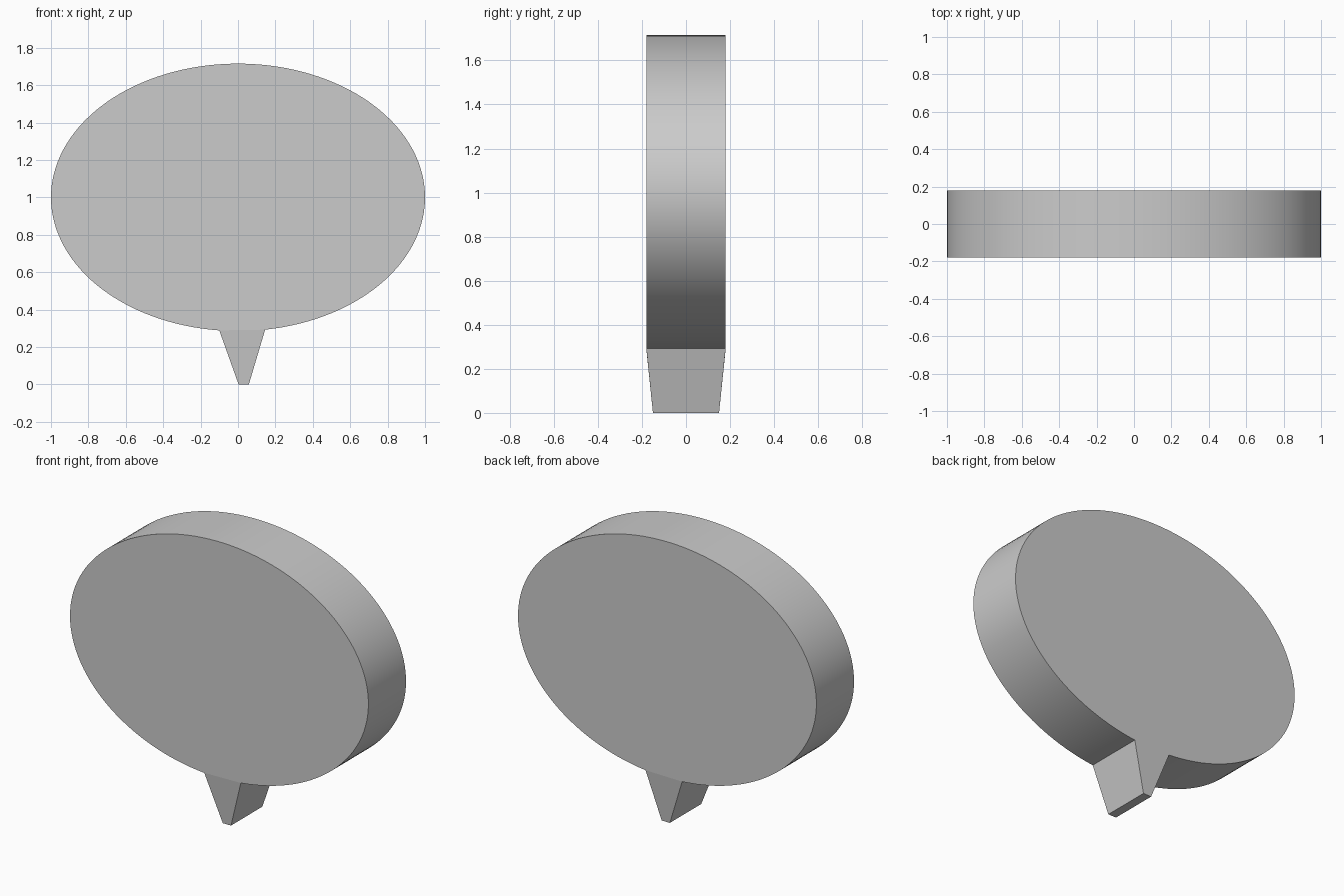
import bpy, bmesh, math

if "Cube" in bpy.data.objects:
    bpy.data.objects.remove(bpy.data.objects["Cube"])

RX, RZ, CZ, HALF = 1.0, 0.715, 1.0, 0.18
LEFT, RIGHT, SEGMENTS = -0.10, 0.145, 128

# Oval outline, open at the bottom where the tail joins
start = -math.acos(RIGHT / RX)
end = 2 * math.pi - math.acos(LEFT / RX)
outline = []
for i in range(SEGMENTS + 1):
    a = start + (end - start) * i / SEGMENTS
    outline.append((RX * math.cos(a), CZ + RZ * math.sin(a)))

bm = bmesh.new()


def ring(points, y):
    return [bm.verts.new((x, y, z)) for x, z in points]


# Bubble body: two flat faces and a smooth rim
front, back = ring(outline, -HALF), ring(outline, HALF)
bm.faces.new(front)
bm.faces.new(back)
for i in range(SEGMENTS):
    bm.faces.new((front[i], front[i + 1], back[i + 1], back[i]))

# Tail: tapers from the gap in the rim to a narrow foot
foot = [(0.058, 0.0), (0.003, 0.0)]
tf, tb = ring(foot, -0.15), ring(foot, 0.15)
top = [front[0], front[-1], back[-1], back[0]]
tip = [tf[0], tf[1], tb[1], tb[0]]
for i in range(4):
    j = (i + 1) % 4
    bm.faces.new((top[i], top[j], tip[j], tip[i]))
bm.faces.new(tip)

bmesh.ops.recalc_face_normals(bm, faces=bm.faces)
mesh = bpy.data.meshes.new("speech_bubble")
bm.to_mesh(mesh)
bm.free()
bubble = bpy.data.objects.new("speech_bubble", mesh)
bpy.context.collection.objects.link(bubble)

# Smooth rim with crisp edges
bpy.context.view_layer.objects.active = bubble
bubble.select_set(True)
bpy.ops.object.shade_smooth_by_angle(angle=math.radians(5))
